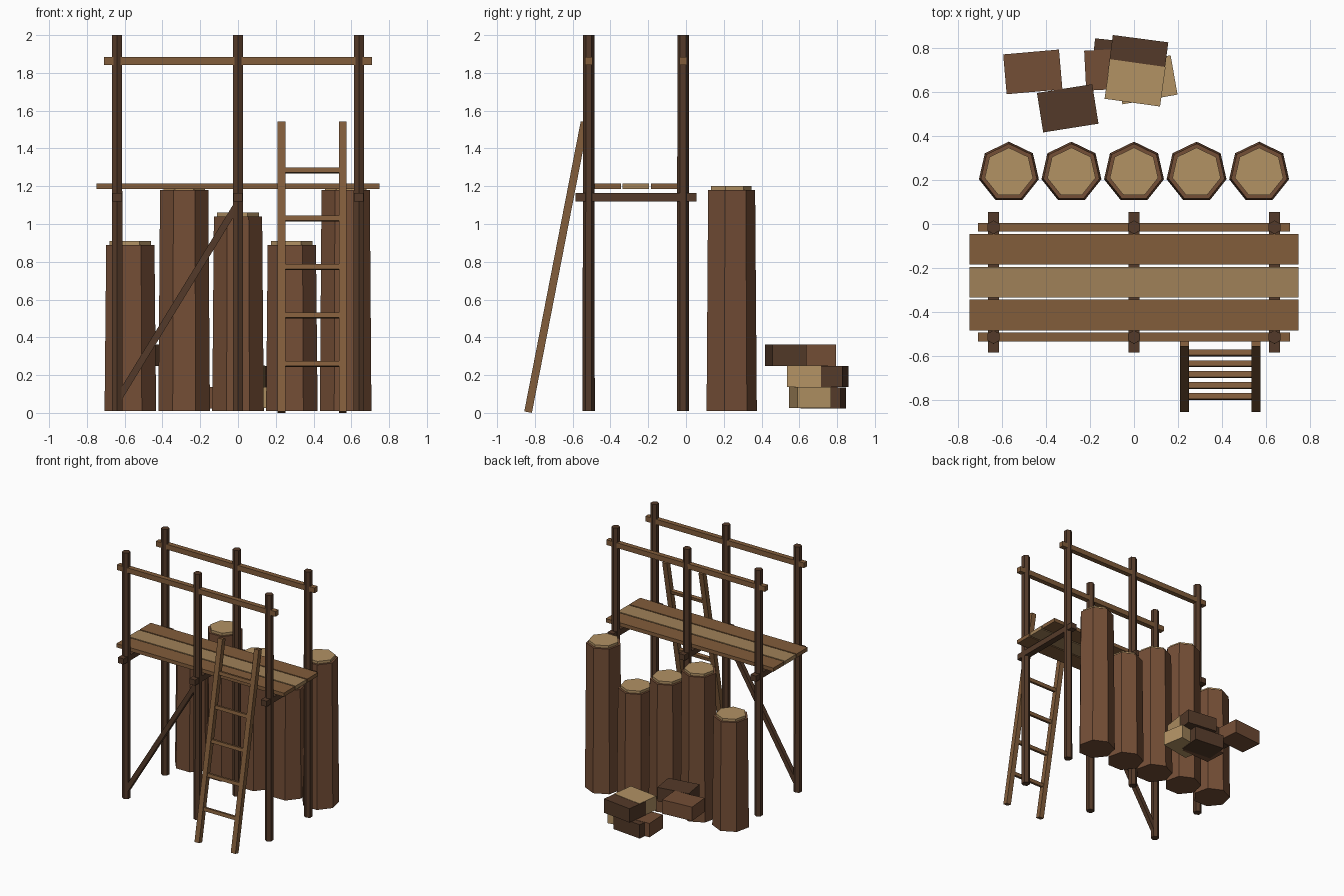
import bpy, math
from mathutils import Vector, Matrix

if "Cube" in bpy.data.objects:
    bpy.data.objects.remove(bpy.data.objects["Cube"])


def material(name, rgb):
    # sRGB 0-255 to linear
    m = bpy.data.materials.new(name)
    m.diffuse_color = [((c / 255 + 0.055) / 1.055) ** 2.4 for c in rgb] + [1]
    m.use_nodes = True
    m.node_tree.nodes["Principled BSDF"].inputs["Base Color"].default_value = m.diffuse_color
    return m


DARK = material("dark_wood", (84, 58, 41))
BARK = material("bark", (116, 78, 54))
PLANK = material("plank_wood", (130, 93, 59))
PALE = material("pale_plank", (160, 129, 88))
LIGHT = material("cut_wood", (178, 146, 100))


def make(name, verts, faces, mat, matrix=Matrix()):
    me = bpy.data.meshes.new(name)
    me.from_pydata(verts, [], faces)
    me.materials.append(mat)
    ob = bpy.data.objects.new(name, me)
    ob.matrix_world = matrix
    bpy.context.collection.objects.link(ob)
    return ob


def prism(name, x, y, z0, z1, r0, r1, sides, mat):
    # upright tapered prism with one corner towards +y
    verts = []
    for z, r in ((z0, r0), (z1, r1)):
        for i in range(sides):
            a = math.tau * i / sides + math.pi / 2
            verts.append((x + r * math.cos(a), y + r * math.sin(a), z))
    n = sides
    faces = [(i, (i + 1) % n, n + (i + 1) % n, n + i) for i in range(n)]
    faces += [tuple(reversed(range(n))), tuple(range(n, 2 * n))]
    return make(name, verts, faces, mat)


def box(name, centre, size, mat, rot=Matrix()):
    verts = [(sx * size[0] / 2, sy * size[1] / 2, sz * size[2] / 2)
             for sz in (-1, 1) for sx, sy in ((-1, -1), (1, -1), (1, 1), (-1, 1))]
    faces = [(3, 2, 1, 0), (4, 5, 6, 7)]
    faces += [(i, (i + 1) % 4, 4 + (i + 1) % 4, 4 + i) for i in range(4)]
    return make(name, verts, faces, mat, Matrix.Translation(centre) @ rot)


def beam(name, p, q, w, mat, axis, angle_of):
    # square bar from p to q, tilted about one axis
    p, q = Vector(p), Vector(q)
    d = q - p
    return box(name, (p + q) / 2, (w, w, d.length), mat,
               Matrix.Rotation(angle_of(d), 4, axis))


# Scaffold posts and cross beams
FRONT, BACK = -0.515, -0.015
for i, x in enumerate((-0.64, 0, 0.64)):
    for side, y in (("front", FRONT), ("back", BACK)):
        prism(f"{side}_post_{i + 1}", x, y, 0.01, 2.0, 0.032, 0.031, 6, DARK)
    box(f"cross_beam_{i + 1}", (x, -0.265, 1.142), (0.05, 0.64, 0.046), DARK)

# Guard rails
for side, y in (("front", FRONT), ("back", BACK)):
    box(f"{side}_rail", (0, y, 1.862), (1.42, 0.04, 0.042), PLANK)

# Platform planks
for i, (y, mat) in enumerate(((-0.415, PLANK), (-0.265, PALE), (-0.115, PLANK))):
    box(f"platform_plank_{i + 1}", (0, y, 1.2), (1.5, 0.14, 0.03), mat)

# Diagonal brace
beam("brace", (-0.63, FRONT, 0.08), (0, FRONT, 1.11), 0.036, DARK, 'Y',
     lambda d: math.atan2(d.x, d.z))

# Ladder
foot, top = Vector((0, -0.836, 0.004)), Vector((0, -0.537, 1.54))
tilt = lambda d: -math.atan2(d.y, d.z)
for side, x in (("left", 0.23), ("right", 0.555)):
    off = Vector((x, 0, 0))
    beam(f"ladder_{side}_stile", foot + off, top + off, 0.041, PLANK, 'X', tilt)
lean = Matrix.Rotation(tilt(top - foot), 4, 'X')
for i in range(1, 6):
    c = foot.lerp(top, i / 6)
    box(f"ladder_rung_{i}", (0.3925, c.y, c.z), (0.30, 0.027, 0.027), PLANK, lean)

# Palisade logs with pale cut tops
for i, h in enumerate((0.89, 1.18, 1.04, 0.89, 1.18)):
    x = (i - 2) * 0.285
    prism(f"log_{i + 1}", x, 0.235, 0.01, h, 0.14, 0.131, 7, BARK)
    prism(f"log_{i + 1}_cut_top", x, 0.235, h - 0.01, h + 0.02, 0.113, 0.113, 7, LIGHT)

# Pile of blocks: x, y, centre z, turn in degrees, material
blocks = (
    (-0.060, 0.742, 0.078, -6, DARK),
    (-0.095, 0.705, 0.080, 3, BARK),
    (0.057, 0.657, 0.082, 10, LIGHT),
    (0.018, 0.754, 0.192, -7.5, DARK),
    (0.005, 0.643, 0.194, -8, LIGHT),
    (-0.461, 0.693, 0.305, 5, BARK),
    (-0.302, 0.527, 0.305, 9, DARK),
)
for i, (x, y, z, turn, mat) in enumerate(blocks):
    box(f"block_{i + 1}", (x, y, z), (0.255, 0.182, 0.112), mat,
        Matrix.Rotation(math.radians(turn), 4, 'Z'))
